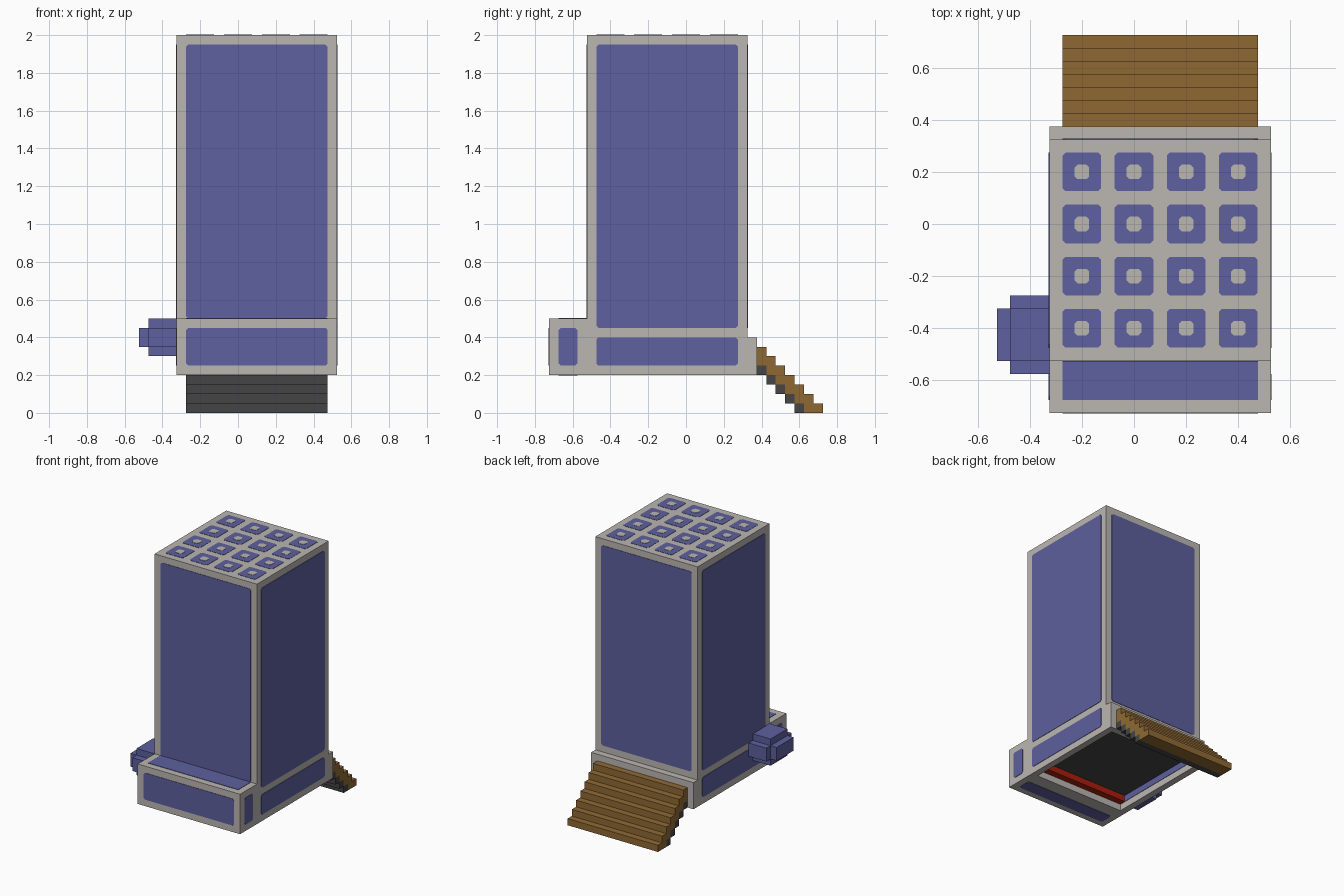
import bpy
import bmesh

cube = bpy.data.objects.get("Cube")
if cube:
    bpy.data.objects.remove(cube, do_unlink=True)


def material(name, rgb):
    mat = bpy.data.materials.new(name)
    mat.use_nodes = True
    mat.diffuse_color = (*rgb, 1)
    mat.node_tree.nodes["Principled BSDF"].inputs["Base Color"].default_value = (*rgb, 1)
    return mat


GREY = material("warm grey", (0.497, 0.474, 0.445))
BLUE = material("slate blue", (0.112, 0.117, 0.342))
BROWN = material("wood brown", (0.275, 0.141, 0.034))
DARK = material("charcoal", (0.058, 0.058, 0.058))
RED = material("red", (0.40, 0.013, 0.004))


def prism(name, outline, axis, a, b, mat):
    """Extrude a 2D outline along an axis from a to b."""
    place = {"x": lambda u, v, p: (p, u, v),
             "y": lambda u, v, p: (u, p, v),
             "z": lambda u, v, p: (u, v, p)}[axis]
    bm = bmesh.new()
    low = [bm.verts.new(place(u, v, a)) for u, v in outline]
    high = [bm.verts.new(place(u, v, b)) for u, v in outline]
    bm.faces.new(low)
    bm.faces.new(high)
    n = len(outline)
    for i in range(n):
        j = (i + 1) % n
        bm.faces.new((low[i], low[j], high[j], high[i]))
    bmesh.ops.recalc_face_normals(bm, faces=bm.faces)
    mesh = bpy.data.meshes.new(name)
    bm.to_mesh(mesh)
    bm.free()
    mesh.materials.append(mat)
    obj = bpy.data.objects.new(name, mesh)
    bpy.context.collection.objects.link(obj)
    return obj


def rect(u0, u1, v0, v1, clip=0):
    """Rectangle outline, optionally with clipped corners."""
    if not clip:
        return [(u0, v0), (u1, v0), (u1, v1), (u0, v1)]
    c = clip
    return [(u0 + c, v0), (u1 - c, v0), (u1, v0 + c), (u1, v1 - c),
            (u1 - c, v1), (u0 + c, v1), (u0, v1 - c), (u0, v0 + c)]


def box(name, x, y, z, mat):
    return prism(name, rect(*x, *y), "z", *z, mat)


def plate(name, axis, pos, side, u, v, mat=BLUE, clip=0.012, thick=0.003):
    return prism(name, rect(*u, *v, clip), axis, pos, pos + side * thick, mat)


LEFT, RIGHT = 0.525, -0.325        # body sides
WIDE = (-0.275, 0.475)             # inset panel width
DEEP = (-0.475, 0.275)             # inset panel depth

# Body: tower, front ledge and back sill in one side profile
body = prism("body", [(-0.725, 0.2), (0.375, 0.2), (0.375, 0.4), (0.325, 0.4),
                      (0.325, 2), (-0.525, 2), (-0.525, 0.5), (-0.725, 0.5)],
             "x", RIGHT, LEFT, GREY)

# Recess under the body
cutter = box("recess_cutter", WIDE, (-0.475, 0.325), (0.1, 0.3), GREY)
cutter.hide_render = True
mod = body.modifiers.new("recess", "BOOLEAN")
mod.operation = "DIFFERENCE"
mod.solver = "EXACT"
mod.object = cutter
bpy.context.view_layer.objects.active = body
bpy.ops.object.modifier_apply(modifier=mod.name)
bpy.data.objects.remove(cutter, do_unlink=True)

plate("recess_ceiling", "z", 0.3, -1, WIDE, (-0.475, 0.325), DARK, 0)
box("recess_red_bar", WIDE, (-0.475, -0.425), (0.25, 0.3), RED)
for name, pos, side in (("left", WIDE[1], -1), ("right", WIDE[0], 1)):
    plate(f"recess_{name}_lining", "x", pos, side, (-0.425, 0.325), (0.25, 0.3), clip=0)

# Panels on both sides
for name, pos, side in (("left", LEFT, 1), ("right", RIGHT, -1)):
    plate(f"{name}_tower_panel", "x", pos, side, DEEP, (0.45, 1.95))
    plate(f"{name}_base_panel", "x", pos, side, DEEP, (0.25, 0.4))
    plate(f"{name}_ledge_panel", "x", pos, side, (-0.675, -0.575), (0.25, 0.45))

# Panels front, back and on the ledge
plate("front_tower_panel", "y", -0.525, -1, WIDE, (0.5, 1.95))
plate("front_base_panel", "y", -0.725, -1, WIDE, (0.25, 0.45))
plate("back_tower_panel", "y", 0.325, 1, WIDE, (0.45, 1.95))
plate("ledge_top_panel", "z", 0.5, 1, WIDE, (-0.675, -0.525), clip=0)
plate("ledge_bottom_panel", "z", 0.2, -1, WIDE, (-0.675, -0.575))

# Grid of square tiles on the roof
for i in range(4):
    for j in range(4):
        x, y = -0.2 + 0.2 * i, -0.4 + 0.2 * j
        for name, r, mat, t in (("roof_tile", 0.074, BLUE, 0.002),
                                ("roof_tile_centre", 0.028, GREY, 0.004)):
            plate(name, "z", 2, 1, (x - r, x + r), (y - r, y + r), mat, 0.011, t)

# Stepped pod on the right side
box("pod_tall_core", (-0.475, RIGHT), (-0.525, -0.325), (0.3, 0.5), BLUE)
box("pod_wide_core", (-0.475, RIGHT), (-0.575, -0.275), (0.35, 0.45), BLUE)
box("pod_cap", (-0.525, -0.475), (-0.525, -0.325), (0.35, 0.45), BLUE)

# Staircase behind the body, with dark supports under the treads
S = 0.05
for k in range(7):
    y = (0.375 + S * k, 0.375 + S * (k + 1))
    top = 0.35 - S * k
    box("stair_step", WIDE, y, (max(0, top - 2 * S), top), BROWN)
    if k < 5:
        box("stair_support", WIDE, y, (top - 3 * S, top - 2 * S), DARK)
